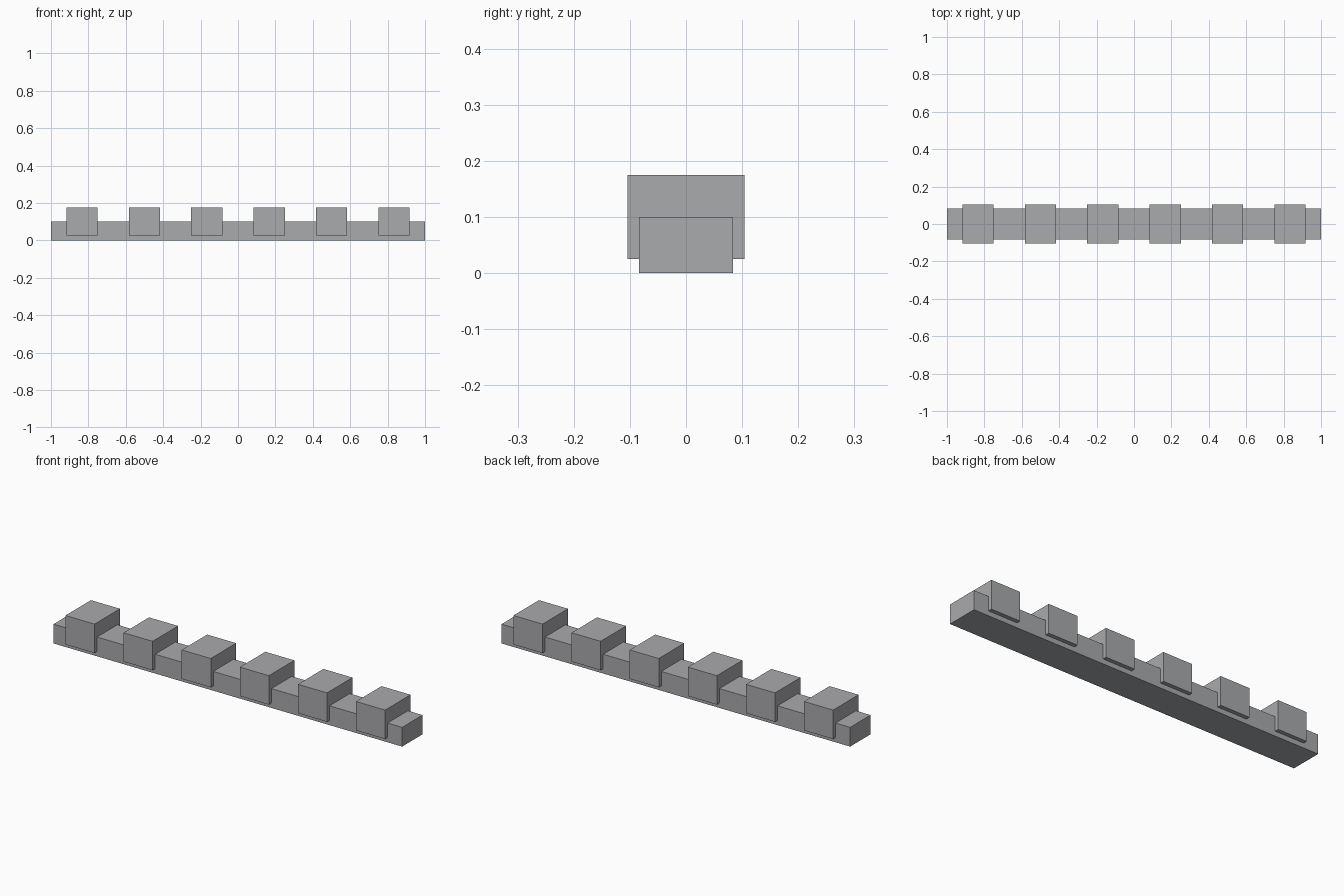
import bpy

if "Cube" in bpy.data.objects:
    bpy.data.objects.remove(bpy.data.objects["Cube"])

# Dark, slightly cool grey shared by all parts
grey = bpy.data.materials.new("dark_grey")
grey.diffuse_color = (0.40, 0.405, 0.42, 1)
grey.use_nodes = True
grey.node_tree.nodes["Principled BSDF"].inputs["Base Color"].default_value = grey.diffuse_color


def box(name, size, centre):
    bpy.ops.mesh.primitive_cube_add(size=1, location=centre)
    obj = bpy.context.object
    obj.name = name
    obj.scale = size
    bpy.ops.object.transform_apply(location=False, rotation=False, scale=True)
    obj.data.materials.append(grey)
    return obj


# Long base beam
box("beam", (2.0, 1 / 6, 0.1), (0, 0, 0.05))

# Six evenly spaced blocks straddling the beam
for i in range(6):
    box(f"block_{i + 1}", (1 / 6, 0.2083, 0.15), (-5 / 6 + i / 3, 0, 0.1))
